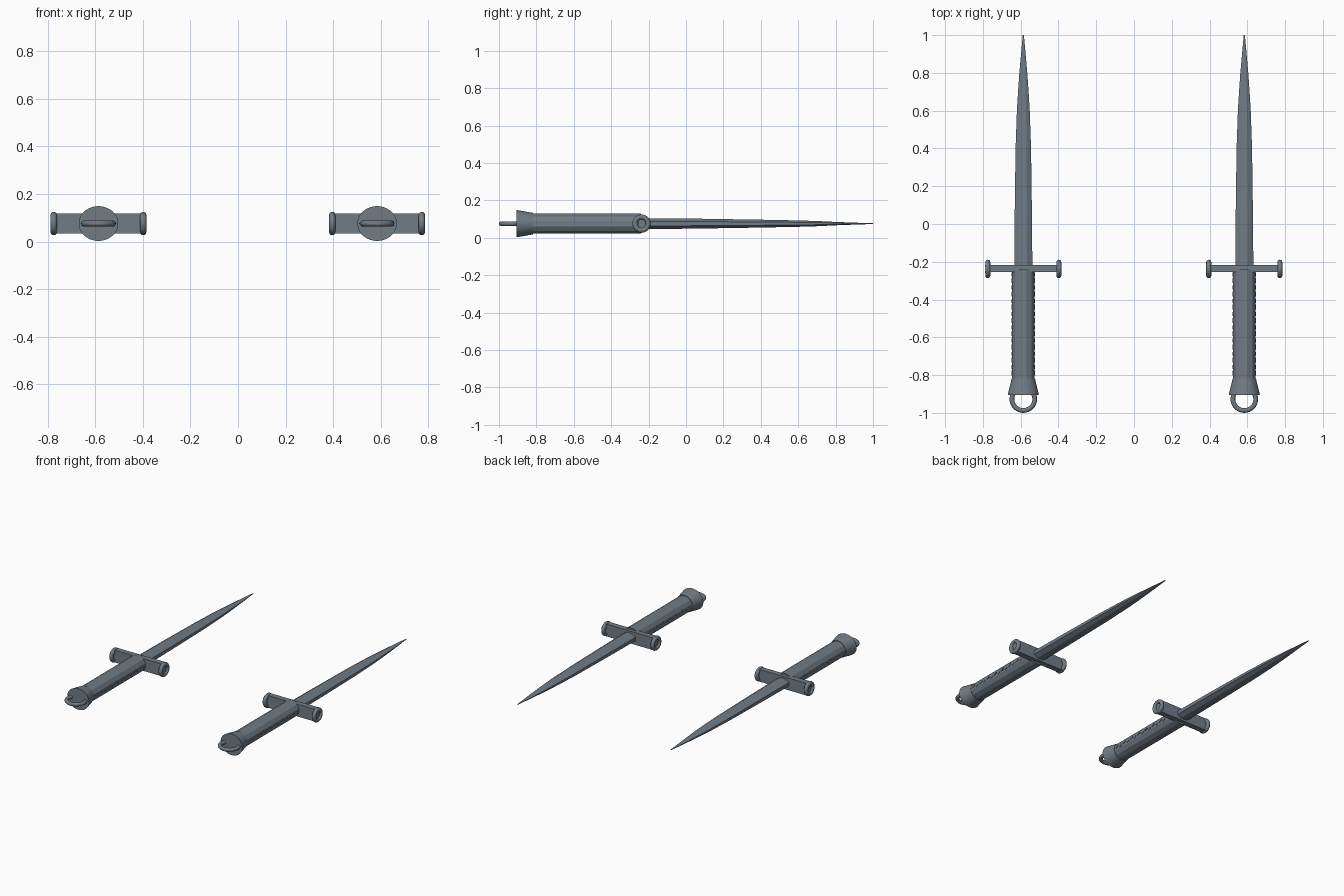
import bpy, bmesh, math
from mathutils import Matrix, Vector

if "Cube" in bpy.data.objects:
    bpy.data.objects.remove(bpy.data.objects["Cube"])

ZC = 0.076  # height of the dagger axis
steel = bpy.data.materials.new("slate_steel")
steel.diffuse_color = (0.165, 0.2, 0.235, 1)
steel.use_nodes = True
steel.node_tree.nodes["Principled BSDF"].inputs["Base Color"].default_value = steel.diffuse_color


def finish(name, bm, smooth=None):
    bmesh.ops.recalc_face_normals(bm, faces=bm.faces)
    me = bpy.data.meshes.new(name)
    bm.to_mesh(me)
    bm.free()
    me.materials.append(steel)
    ob = bpy.data.objects.new(name, me)
    bpy.context.collection.objects.link(ob)
    if smooth:
        bpy.ops.object.select_all(action='DESELECT')
        ob.select_set(True)
        bpy.context.view_layer.objects.active = ob
        bpy.ops.object.shade_smooth_by_angle(angle=math.radians(smooth))
    return ob


def loft(name, cx, section, stations, smooth=None):
    """Scale a unit cross-section along y; stations are (y, half_x, half_z)."""
    bm = bmesh.new()
    rings = [[bm.verts.new((cx + u * hx, y, ZC + v * hz)) for u, v in section]
             for y, hx, hz in stations]
    n = len(section)
    for a, b in zip(rings, rings[1:]):
        for i in range(n):
            j = (i + 1) % n
            bm.faces.new((a[i], a[j], b[j], b[i]))
    bm.faces.new(rings[0])
    bm.faces.new(rings[-1])
    return finish(name, bm, smooth)


def torus(name, centre, axis, major, minor, nu=32, nv=12):
    bm = bmesh.new()
    rot = Vector((0, 0, 1)).rotation_difference(Vector(axis))
    g = []
    for i in range(nu):
        a = 2 * math.pi * i / nu
        row = []
        for j in range(nv):
            b = 2 * math.pi * j / nv
            r = major + minor * math.cos(b)
            p = Vector((r * math.cos(a), r * math.sin(a), minor * math.sin(b)))
            row.append(bm.verts.new(rot @ p + Vector(centre)))
        g.append(row)
    for i in range(nu):
        for j in range(nv):
            k, l = (i + 1) % nu, (j + 1) % nv
            bm.faces.new((g[i][j], g[k][j], g[k][l], g[i][l]))
    return finish(name, bm, 60)


def box(bm, centre, size, rx=0):
    m = (Matrix.Translation(centre) @ Matrix.Rotation(rx, 4, 'X')
         @ Matrix.Diagonal((*size, 1)))
    bmesh.ops.create_cube(bm, size=1, matrix=m)


def ngon(n):
    return [(math.cos(2 * math.pi * (i + .5) / n), math.sin(2 * math.pi * (i + .5) / n))
            for i in range(n)]


# flattened octagon with wide faces and narrow edges
blade_section = [(1, .42), (.42, 1), (-.42, 1), (-1, .42),
                 (-1, -.42), (-.42, -1), (.42, -1), (1, -.42)]
blade_stations = [(-.23, .048, .029), (.03, .046, .027), (.4, .041, .021),
                  (.6, .034, .017), (.7, .028, .014), (.8, .021, .009),
                  (.88, .014, .006), (1.0, .003, .002)]

for side, cx in (("left", -.586), ("right", .584)):
    loft(side + "_blade", cx, blade_section, blade_stations)
    # grip and pommel
    loft(side + "_grip", cx, ngon(12), [(-.83, .061, .055), (-.24, .061, .055)])
    loft(side + "_pommel", cx, ngon(32),
         [(-.905, .083, .073), (-.818, .062, .058)], 30)
    torus(side + "_pommel_ring", (cx, -.927, ZC), (0, 0, 1), .0605, .0125)
    # cross guard with round end caps
    bm = bmesh.new()
    box(bm, (cx, -.236, ZC), (.38, .038, .084))
    finish(side + "_guard", bm)
    for s in (-1, 1):
        torus(side + "_guard_cap", (cx + s * .188, -.238, ZC), (1, 0, 0), .0355, .0135)
    # slanted stitches along both sides of the grip
    bm = bmesh.new()
    for s in (-1, 1):
        for i in range(8):
            y = -.79 + i * .07
            box(bm, (cx + s * .059, y, ZC + .004), (.008, .026, .006), .35)
            box(bm, (cx + s * .059, y + .033, ZC - .004), (.006, .02, .006), .35)
    finish(side + "_grip_stitches", bm)
